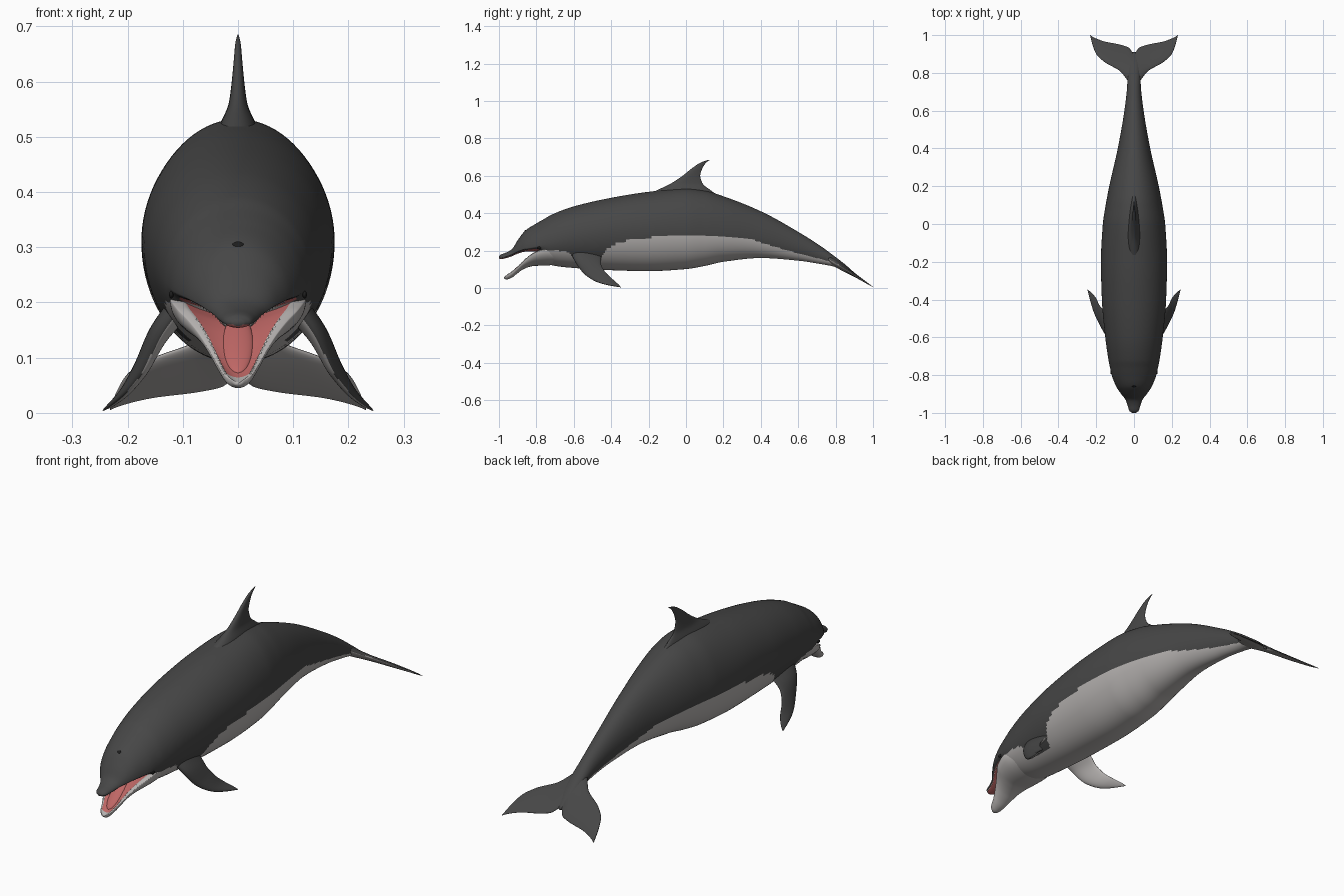
import bpy, bmesh, math
from mathutils import Vector

if "Cube" in bpy.data.objects:
    bpy.data.objects.remove(bpy.data.objects["Cube"])


def material(name, rgb):
    m = bpy.data.materials.new(name)
    m.diffuse_color = (*rgb, 1)
    m.use_nodes = True
    m.node_tree.nodes["Principled BSDF"].inputs["Base Color"].default_value = m.diffuse_color
    return m


DARK = material("dark grey skin", (0.062, 0.062, 0.062))
LIGHT = material("pale belly", (0.46, 0.44, 0.43))
PINK = material("mouth pink", (0.52, 0.135, 0.13))
WHITE = material("tooth white", (0.75, 0.74, 0.70))
BLACK = material("eye black", (0.012, 0.012, 0.012))


def interp(keys, t):
    """Monotone cubic through rows (t, a, b, ...)."""
    t = min(max(t, keys[0][0]), keys[-1][0])
    i = 0
    while i < len(keys) - 2 and t > keys[i + 1][0]:
        i += 1

    def slope(j, c):
        return (keys[j + 1][c] - keys[j][c]) / (keys[j + 1][0] - keys[j][0])

    def tangent(j, c):
        if j == 0:
            return slope(0, c)
        if j == len(keys) - 1:
            return slope(j - 1, c)
        a, b = slope(j - 1, c), slope(j, c)
        return 0 if a * b <= 0 else 2 * a * b / (a + b)

    h = keys[i + 1][0] - keys[i][0]
    s = (t - keys[i][0]) / h
    return [(2*s**3 - 3*s*s + 1) * keys[i][c] + (s**3 - 2*s*s + s) * h * tangent(i, c)
            + (3*s*s - 2*s**3) * keys[i + 1][c] + (s**3 - s*s) * h * tangent(i + 1, c)
            for c in range(1, len(keys[0]))]


def samples(keys, step):
    out = []
    for a, b in zip(keys, keys[1:]):
        n = max(4, math.ceil((b[0] - a[0]) / step))
        out += [a[0] + (b[0] - a[0]) * k / n for k in range(n)]
    return out + [keys[-1][0]]


def finish(name, bm, mats, rule=None):
    bmesh.ops.recalc_face_normals(bm, faces=bm.faces[:])
    bm.normal_update()
    for f in bm.faces:
        f.smooth = True
        if rule:
            f.material_index = rule(f.calc_center_median(), f.normal)
    me = bpy.data.meshes.new(name)
    bm.to_mesh(me)
    bm.free()
    for m in mats:
        me.materials.append(m)
    ob = bpy.data.objects.new(name, me)
    bpy.context.collection.objects.link(ob)
    return ob


def loft(name, rings, mats, rule=None):
    bm = bmesh.new()
    vs = [[bm.verts.new(p) for p in r] for r in rings]
    n = len(rings[0])
    for a, b in zip(vs, vs[1:]):
        for k in range(n):
            bm.faces.new((a[k], a[(k + 1) % n], b[(k + 1) % n], b[k]))
    bm.faces.new(vs[0])
    bm.faces.new(vs[-1])
    return finish(name, bm, mats, rule)


def section(y, top, mid, bot, hw, dip=0, n=88):
    ring = []
    for k in range(n):
        a = 2 * math.pi * k / n
        c, s = math.cos(a), math.sin(a)
        z = mid + (top - mid if s > 0 else mid - bot) * s
        if s > 0:
            z -= dip * max(0, 1 - (c / 0.85) ** 2)
        ring.append(Vector((hw * c, y, z)))
    return ring


# Body with upper jaw: y, top, widest height, bottom, half width
BODY = [(-1.0, .168, .163, .157, .010), (-.99, .178, .165, .154, .024), (-.96, .190, .170, .160, .034),
        (-.93, .208, .180, .170, .045), (-.90, .255, .196, .183, .068), (-.86, .306, .210, .194, .094),
        (-.80, .345, .222, .195, .118), (-.76, .368, .232, .150, .127), (-.72, .391, .242, .122, .135),
        (-.60, .436, .270, .107, .152), (-.40, .482, .298, .095, .170), (-.20, .514, .310, .090, .175),
        (0, .532, .310, .101, .165), (.10, .520, .306, .118, .150), (.20, .490, .297, .140, .131),
        (.40, .410, .270, .160, .086), (.60, .300, .220, .146, .051), (.72, .224, .175, .128, .037),
        (.80, .165, .138, .112, .033), (.86, .118, .103, .086, .028), (.91, .070, .064, .058, .008)]
# Height of the colour border between back and belly along the body
BORDER = [(-.82, .2), (-.65, .2), (-.6, .16), (-.55, .13), (-.48, .13), (-.45, .17), (-.42, .207), (-.35, .245),
          (-.2, .27), (0, .28), (.2, .275), (.35, .26), (.4, .243), (.6, .185), (.8, .13), (.91, .063)]


def body_rule(c, n):
    if c.y < -.79:
        inside = abs(c.x) < .88 * interp(BODY, c.y)[3]
        return 2 if n.z < -.4 and inside and c.z < .21 else 0
    return 1 if c.z < interp(BORDER, c.y)[0] else 0


loft("body", [section(y, *interp(BODY, y)) for y in samples(BODY, .008)], [DARK, LIGHT, PINK], body_rule)

# Lower jaw: y, top, bottom, half width
JAW = [(-.972, .058, .050, .008), (-.96, .070, .045, .024), (-.93, .090, .056, .037), (-.90, .117, .079, .052),
       (-.87, .147, .100, .070), (-.84, .175, .112, .091), (-.81, .196, .118, .110), (-.75, .215, .120, .123),
       (-.68, .200, .125, .110)]


def jaw_ring(y):
    top, bot, hw = interp(JAW, y)
    return section(y, top, top - .12 * (top - bot), bot, hw, .38 * (top - bot))


loft("lower_jaw", [jaw_ring(y) for y in samples(JAW, .008)], [LIGHT, PINK],
     lambda c, n: 1 if n.z > .2 and -.955 < c.y and abs(c.x) < .8 * interp(JAW, c.y)[2] else 0)


def blob(name, loc, scale, tilt, mat):
    bpy.ops.mesh.primitive_uv_sphere_add(segments=24, ring_count=12, radius=1, location=loc, rotation=(tilt, 0, 0))
    ob = bpy.context.object
    ob.name = name
    ob.scale = scale
    ob.data.materials.append(mat)
    bpy.ops.object.shade_smooth()


# Tongue, blowhole and eyes
blob("tongue", (0, -.875, .124), (.028, .082, .010), .70, PINK)
blob("blowhole", (0, -.86, .305), (.010, .007, .003), .85, BLACK)
for side in (-1, 1):
    top, mid, bot, hw = interp(BODY, -.785)
    blob("eye", (side * (hw - .001), -.785, .214), (.004, .010, .007), 0, BLACK)

# Teeth along both jaws
bm = bmesh.new()


def tooth(x, y, z, up):
    base = [bm.verts.new((x + .0028 * math.cos(a), y + .0028 * math.sin(a), z))
            for a in (math.pi / 3 * k for k in range(6))]
    tip = bm.verts.new((x, y, z + up))
    bm.faces.new(base)
    for k in range(6):
        bm.faces.new((base[k], base[(k + 1) % 6], tip))


for k in range(17):
    for side in (-1, 1):
        y = -.955 + k * .007
        top, bot, hw = interp(JAW, y)
        tooth(side * .84 * hw, y, top - .10 * (top - bot) - .003, .009)
        y = -.985 + k * .0085
        top, mid, bot, hw = interp(BODY, y)
        tooth(side * .84 * hw, y, mid - .5 * (mid - bot) + .002, -.008)
finish("teeth", bm, [WHITE])


def fin(name, stations, normal, mats=(DARK,), rule=None, n=40):
    """Loft aerofoil sections; each station is leading xyz, trailing xyz, half thickness."""
    keys = [(i, *s) for i, s in enumerate(stations)]
    rings = []
    for t in samples(keys, .1):
        v = interp(keys, t)
        le, te, th = Vector(v[0:3]), Vector(v[3:6]), v[6]
        ring = []
        for k in range(n):
            a = 2 * math.pi * k / n
            u = (1 - math.cos(a)) / 2
            ring.append(le.lerp(te, u) + normal * th * math.sin(a) * (1.2 - .6 * u))
        rings.append(ring)
    return loft(name, rings, mats, rule)


# Dorsal fin: height front, height back, leading y, trailing y, half thickness
DORSAL = [(.485, .455, -.24, .24, .050), (.525, .520, -.15, .135, .034), (.56, .56, -.078, .088, .018),
          (.60, .60, -.018, .076, .012), (.64, .64, .032, .088, .008), (.67, .67, .078, .108, .005),
          (.685, .685, .118, .128, .001)]
fin("dorsal_fin", [(0, ly, lz, 0, ty, tz, th) for lz, tz, ly, ty, th in DORSAL], Vector((1, 0, 0)))

# Tail flukes: x, leading y, trailing y, half thickness
FLUKE = [(.0, .73, .905, .022), (.03, .757, .935, .017), (.075, .81, .95, .012), (.155, .857, .966, .009),
         (.20, .90, .982, .006), (.22, .95, .992, .004), (.232, .996, 1.0, .001)]


def fluke_z(y):
    return .135 - (y - .8) * .65


HALF = [(x, l, fluke_z(l), x, t, fluke_z(t), th) for x, l, t, th in FLUKE]
LEFT = [(-s[0], s[1], s[2], -s[3], *s[4:]) for s in HALF[:0:-1]]
fin("tail_flukes", LEFT + HALF, Vector((0, .545, .838)), (DARK, LIGHT),
    lambda c, n: 1 if n.y * .545 + n.z * .838 < -.3 else 0)

# Flippers, dark outside and pale inside
FLIPPER = [(.10, -.62, .20, .10, -.45, .19, .026), (.140, -.595, .145, .152, -.455, .135, .020),
           (.175, -.54, .072, .180, -.435, .090, .014), (.210, -.47, .030, .203, -.39, .045, .009),
           (.232, -.40, .012, .229, -.36, .018, .005), (.245, -.353, .004, .245, -.348, .004, .001)]
for side, label in ((-1, "left"), (1, "right")):
    out = Vector((side * .82, 0, .57))
    fin("flipper_" + label, [(side * s[0], s[1], s[2], side * s[3], *s[4:]) for s in FLIPPER], out,
        (DARK, LIGHT), lambda c, n, out=out: 1 if n.dot(out) < -.2 else 0)
